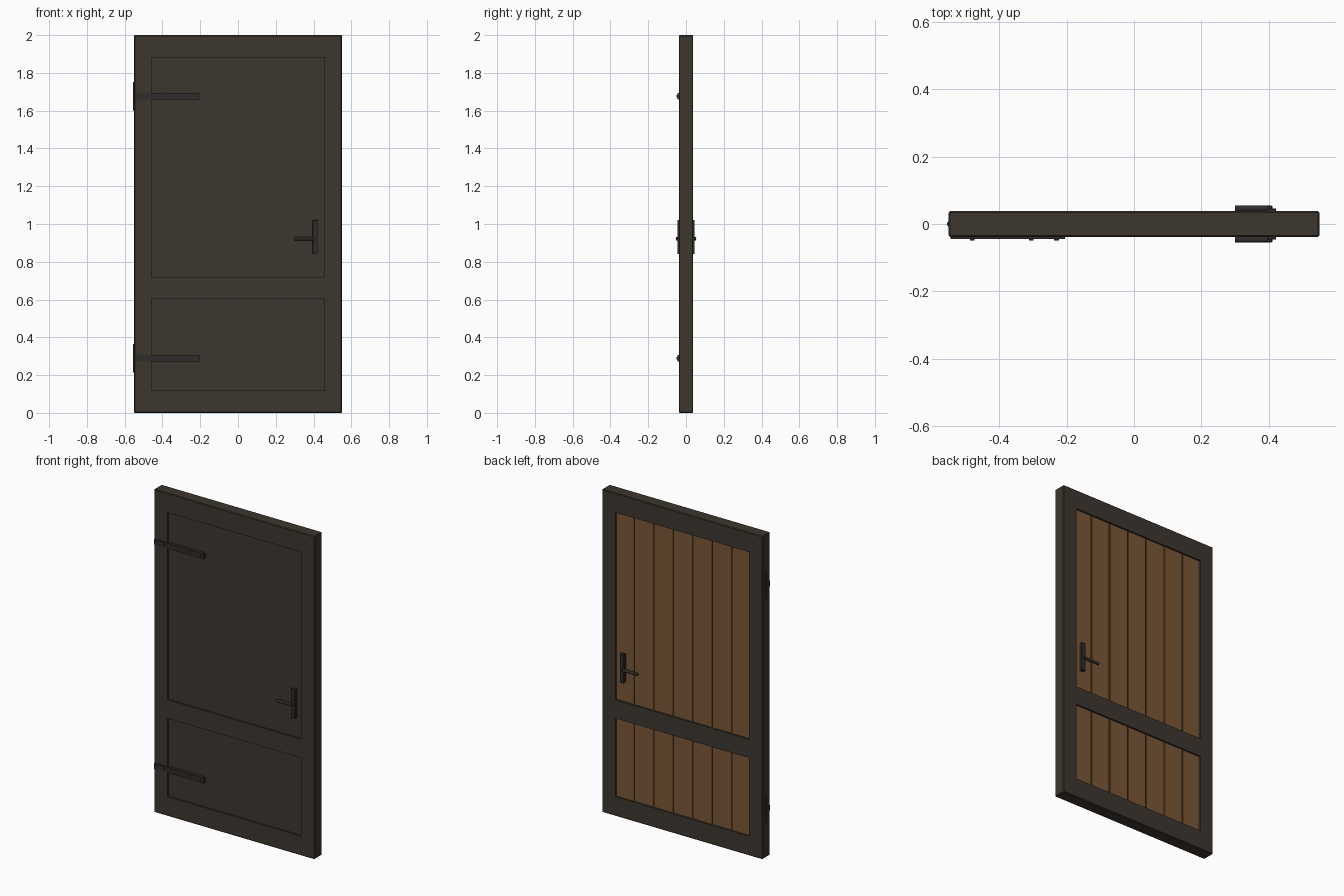
import bpy, bmesh, math
from mathutils import Matrix

if "Cube" in bpy.data.objects:
    bpy.data.objects.remove(bpy.data.objects["Cube"])


def material(name, rgb):
    m = bpy.data.materials.new(name)
    m.diffuse_color = (*rgb, 1)
    m.use_nodes = True
    m.node_tree.nodes["Principled BSDF"].inputs["Base Color"].default_value = m.diffuse_color
    return m


DARK = material("dark stained wood", (0.047, 0.037, 0.028))
WOOD = material("brown planks", (0.195, 0.095, 0.038))
GROOVE = material("plank groove", (0.075, 0.042, 0.020))
METAL = material("black iron", (0.030, 0.027, 0.024))


def finish(bm, name, mat):
    bmesh.ops.recalc_face_normals(bm, faces=bm.faces)
    me = bpy.data.meshes.new(name)
    bm.to_mesh(me)
    bm.free()
    me.materials.append(mat)
    ob = bpy.data.objects.new(name, me)
    bpy.context.collection.objects.link(ob)
    return ob


def box(name, x0, x1, y0, y1, z0, z1, mat, bevel=0):
    bm = bmesh.new()
    bmesh.ops.create_cube(bm, size=1)
    for v in bm.verts:
        v.co = ((x0 + x1) / 2 + v.co.x * (x1 - x0),
                (y0 + y1) / 2 + v.co.y * (y1 - y0),
                (z0 + z1) / 2 + v.co.z * (z1 - z0))
    if bevel:
        bmesh.ops.bevel(bm, geom=bm.edges[:], offset=bevel, segments=1, affect='EDGES')
    return finish(bm, name, mat)


def cylinder(name, centre, radius, length, axis, mat, sides=12):
    rot = {'X': Matrix.Rotation(math.pi / 2, 4, 'Y'),
           'Y': Matrix.Rotation(math.pi / 2, 4, 'X'), 'Z': Matrix()}[axis]
    bm = bmesh.new()
    bmesh.ops.create_cone(bm, cap_ends=True, segments=sides, radius1=radius, radius2=radius,
                          depth=length, matrix=Matrix.Translation(centre) @ rot)
    return finish(bm, name, mat)


HALF = 0.038      # half thickness of the door
FRONT = -0.027    # recessed front panel surface
BACK = 0.027      # recessed plank surface
openings = {"upper": (0.72, 1.88), "lower": (0.12, 0.605)}

# door leaf with recessed panels cut into both sides
door = box("door_frame", -0.55, 0.55, -HALF, HALF, 0, 2, DARK, 0.004)
for part, (z0, z1) in openings.items():
    for y0, y1 in ((-0.1, FRONT), (0.019, 0.1)):
        cutter = box("cutter", -0.457, 0.457, y0, y1, z0, z1, DARK)
        cutter.hide_render = True
        mod = door.modifiers.new("recess", 'BOOLEAN')
        mod.operation = 'DIFFERENCE'
        mod.solver = 'EXACT'
        mod.object = cutter
        bpy.context.view_layer.objects.active = door
        bpy.ops.object.modifier_apply(modifier=mod.name)
        bpy.data.objects.remove(cutter)

    # planks on the back, with a dark backing showing in the grooves
    box(part + "_plank_backing", -0.457, 0.457, 0.0185, 0.021, z0, z1, GROOVE)
    pitch, gap = 0.134, 0.004
    for i in range(7):
        x = (i - 3) * pitch
        left = max(x - pitch / 2 + gap, -0.457)
        right = min(x + pitch / 2 - gap, 0.457)
        box(f"{part}_plank_{i + 1}", left, right, 0.02, BACK, z0, z1, WOOD)

# strap hinges on the front, with rivets and a knuckle on the left edge
for part, z in (("upper", 1.677), ("lower", 0.289)):
    box(part + "_hinge_strap", -0.545, -0.205, -0.044, FRONT + 0.002, z - 0.017, z + 0.017, METAL)
    for i, x in enumerate((-0.48, -0.305, -0.23)):
        cylinder(f"{part}_rivet_{i + 1}", (x, -0.045, z), 0.007, 0.008, 'Y', METAL)
    cylinder(part + "_hinge_knuckle", (-0.547, 0, z), 0.008, 0.15, 'Z', METAL)

# lever handles on both sides
for part, s in (("front", -1), ("back", 1)):
    y0, y1 = sorted((s * 0.025, s * 0.046))
    box(part + "_handle_plate", 0.394, 0.422, y0, y1, 0.84, 1.02, METAL, 0.002)
    cylinder(part + "_handle_lever", (0.354, s * 0.046, 0.922), 0.0085, 0.108, 'X', METAL)
    cylinder(part + "_handle_neck", (0.402, s * 0.042, 0.922), 0.0085, 0.022, 'Y', METAL)
